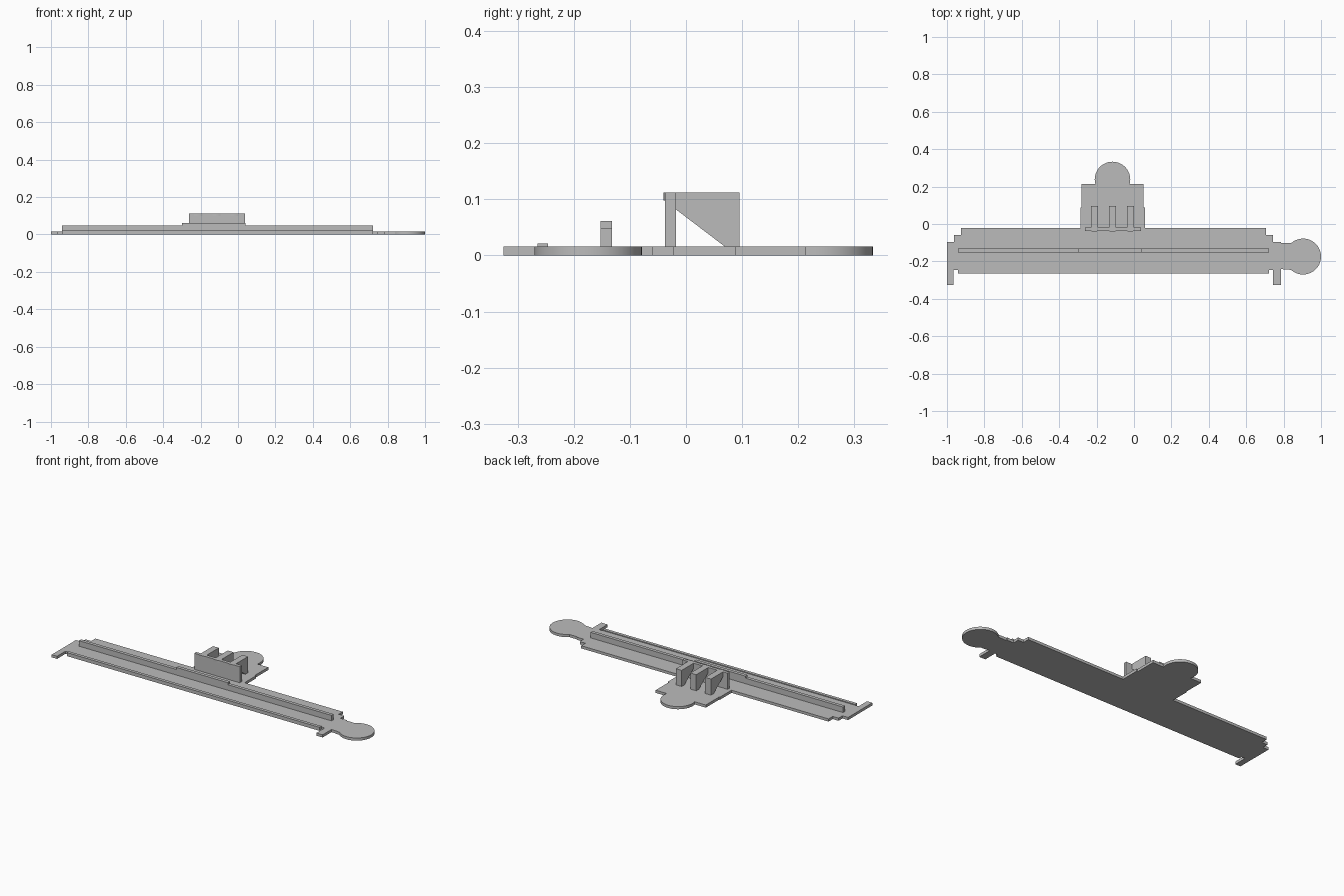
import bpy, bmesh
from math import sin, cos, radians
from mathutils import Vector

cube = bpy.data.objects.get("Cube")
if cube:
    bpy.data.objects.remove(cube, do_unlink=True)

grey = bpy.data.materials.new("plain grey")
grey.use_nodes = True
grey.diffuse_color = (0.5, 0.5, 0.5, 1)
grey.node_tree.nodes["Principled BSDF"].inputs["Base Color"].default_value = (0.5, 0.5, 0.5, 1)

AXES = {
    "x": lambda a, b, d: (d, a, b),
    "y": lambda a, b, d: (a, d, b),
    "z": lambda a, b, d: (a, b, d),
}


def prism(name, outline, axis, start, end):
    """Extrude a flat outline along one axis."""
    place = AXES[axis]
    bm = bmesh.new()
    face = bm.faces.new([bm.verts.new(place(a, b, start)) for a, b in outline])
    ext = bmesh.ops.extrude_face_region(bm, geom=[face])
    moved = [v for v in ext["geom"] if isinstance(v, bmesh.types.BMVert)]
    bmesh.ops.translate(bm, verts=moved, vec=Vector(place(0, 0, end - start)))
    bmesh.ops.recalc_face_normals(bm, faces=bm.faces)
    mesh = bpy.data.meshes.new(name)
    bm.to_mesh(mesh)
    bm.free()
    mesh.materials.append(grey)
    obj = bpy.data.objects.new(name, mesh)
    bpy.context.collection.objects.link(obj)
    bpy.ops.object.select_all(action="DESELECT")
    obj.select_set(True)
    bpy.context.view_layer.objects.active = obj
    bpy.ops.object.shade_smooth_by_angle(angle=radians(30))
    return obj


def rect(a0, a1, b0, b1):
    return [(a0, b0), (a1, b0), (a1, b1), (a0, b1)]


def arc(cx, cy, r, a0, a1, n=40):
    angles = [radians(a0 + (a1 - a0) * i / n) for i in range(n + 1)]
    return [(cx + r * cos(a), cy + r * sin(a)) for a in angles]


TOP = 0.016     # height of the base plate
FRONT = -0.246  # front edge of the plate

# Base plate: stepped ends, end disc, rear platform with round apse
left_end = [(-0.945, FRONT), (-0.965, FRONT), (-0.965, -0.325), (-1, -0.325),
            (-1, -0.097), (-0.963, -0.097), (-0.963, -0.06), (-0.925, -0.06),
            (-0.925, -0.021)]
platform = ([(-0.285, -0.021), (-0.285, 0.088), (-0.28, 0.088), (-0.28, 0.214)]
            + arc(-0.115, 0.238, 0.095, 195, -15)
            + [(0.05, 0.214), (0.05, 0.088), (0.058, 0.088), (0.058, -0.021)])
right_end = ([(0.705, -0.021), (0.705, -0.06), (0.742, -0.06), (0.742, -0.097),
              (0.785, -0.097), (0.785, -0.102)]
             + arc(0.904, -0.174, 0.096, 132, -132)
             + [(0.785, -0.241), (0.785, -0.325), (0.744, -0.325),
                (0.744, FRONT), (0.722, FRONT)])
prism("base_plate", left_end + platform + right_end, "z", 0, TOP)

# Slightly raised strip along the front edge
prism("front_curb", rect(-0.265, FRONT, 0, 0.021), "x", -0.942, 0.722)

# Long rail with a raised middle section
prism("long_rail", [(-0.942, TOP), (0.722, TOP), (0.722, 0.049), (0.04, 0.049),
                    (0.04, 0.061), (-0.3, 0.061), (-0.3, 0.049), (-0.942, 0.049)],
      "y", -0.152, -0.132)

# Upright wall in front of the platform
prism("upright_wall", rect(-0.262, 0.038, TOP, 0.112), "y", -0.037, -0.018)

# Brackets behind the wall, each with a shallow catch on the wall front
bracket = [(-0.018, 0.112), (0.095, 0.112), (0.095, TOP), (0.069, TOP), (-0.018, 0.082)]
for side, x in (("right", -0.212), ("middle", -0.115), ("left", -0.019)):
    prism(side + "_bracket", bracket, "x", x - 0.019, x + 0.019)
    prism(side + "_catch", [(x - 0.022, -0.037), (x - 0.01, -0.04),
                            (x + 0.01, -0.04), (x + 0.022, -0.037)],
          "z", 0.098, 0.112)
